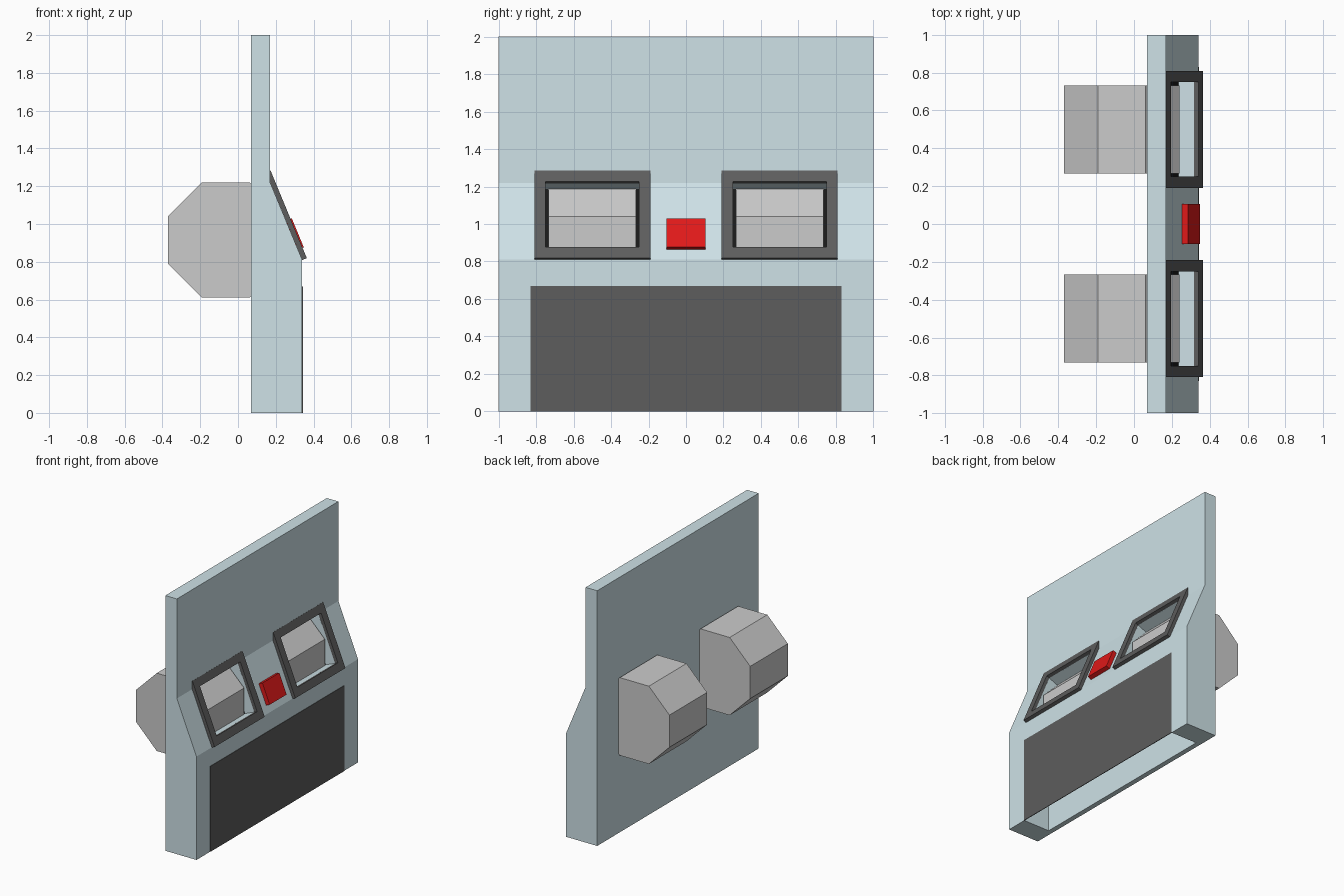
import bpy, bmesh
from math import radians, cos, sin, pi
from mathutils import Matrix, Vector

if "Cube" in bpy.data.objects:
    bpy.data.objects.remove(bpy.data.objects["Cube"])

TILT = Matrix.Rotation(radians(-22.5), 4, 'Y')   # local x = outward from the sloped face


def material(name, rgb):
    m = bpy.data.materials.new(name)
    m.diffuse_color = (*rgb, 1)
    m.use_nodes = True
    m.node_tree.nodes["Principled BSDF"].inputs["Base Color"].default_value = m.diffuse_color
    return m


BLUE = material("pale_blue", (0.62, 0.76, 0.80))
DARK = material("dark_grey", (0.11, 0.11, 0.11))
BLACK = material("black", (0.01, 0.01, 0.01))
RED = material("red", (0.75, 0.01, 0.01))


def finish(bm, name, mat=None):
    bmesh.ops.recalc_face_normals(bm, faces=bm.faces)
    me = bpy.data.meshes.new(name)
    bm.to_mesh(me)
    bm.free()
    ob = bpy.data.objects.new(name, me)
    bpy.context.collection.objects.link(ob)
    if mat:
        me.materials.append(mat)
    return ob


def prism(name, profile, y0, y1, mat=None):
    """Extrude an xz profile along y."""
    bm = bmesh.new()
    face = bm.faces.new([bm.verts.new((x, y0, z)) for x, z in profile])
    ext = bmesh.ops.extrude_face_region(bm, geom=[face])["geom"]
    bmesh.ops.translate(bm, vec=(0, y1 - y0, 0),
                        verts=[v for v in ext if isinstance(v, bmesh.types.BMVert)])
    return finish(bm, name, mat)


def box(name, lo, hi, mat=None, origin=None):
    """Box between two corners; with an origin it lies on the sloped face."""
    lo, hi = Vector(lo), Vector(hi)
    m = Matrix.Translation((lo + hi) / 2) @ Matrix.Diagonal((*(hi - lo), 1))
    if origin:
        m = Matrix.Translation(origin) @ TILT @ m
    bm = bmesh.new()
    bmesh.ops.create_cube(bm, size=1, matrix=m)
    return finish(bm, name, mat)


def cut(target, cutter):
    mod = target.modifiers.new("cut", 'BOOLEAN')
    mod.object, mod.operation, mod.solver = cutter, 'DIFFERENCE', 'EXACT'
    bpy.context.view_layer.objects.active = target
    bpy.ops.object.modifier_apply(modifier=mod.name)


def remove(ob):
    bpy.data.objects.remove(ob, do_unlink=True)


# Main cabinet panel with its sloped face
cabinet = prism("cabinet_panel", [(0.07, 0), (0.34, 0), (0.34, 0.81), (0.17, 1.22),
                                  (0.17, 2), (0.07, 2)], -1, 1, BLUE)

# Recess at the bottom, closed by a thin dark cover
recess = box("recess_cutter", (0.11, -0.83, -0.1), (0.5, 0.83, 0.67))
cut(cabinet, recess)
remove(recess)
box("lower_cover", (0.338, -0.83, 0), (0.343, 0.83, 0.67), DARK)

# Octagonal drums, window pockets and frames on both sides
octagon = [(-0.065 + 0.33 * cos(pi / 8 + k * pi / 4),
            0.915 + 0.33 * sin(pi / 8 + k * pi / 4)) for k in range(8)]
for side, y in (("left", -0.5), ("right", 0.5)):
    centre = (0.244, y, 1.042)
    pocket = box("pocket_cutter", (-0.09, -0.25, -0.19), (0.06, 0.25, 0.19), origin=centre)
    frame = box(f"{side}_window_frame", (0, -0.31, -0.252), (0.026, 0.31, 0.252), DARK, centre)
    cut(cabinet, pocket)
    cut(frame, pocket)
    remove(pocket)
    box(f"{side}_window_backing", (-0.091, -0.25, -0.19), (-0.088, 0.25, 0.19), BLACK, centre)
    prism(f"{side}_drum", octagon, y - 0.233, y + 0.233)

# Red push button between the windows
box("button", (-0.002, -0.105, -0.083), (0.032, 0.105, 0.083), RED, (0.287, 0, 0.941))
